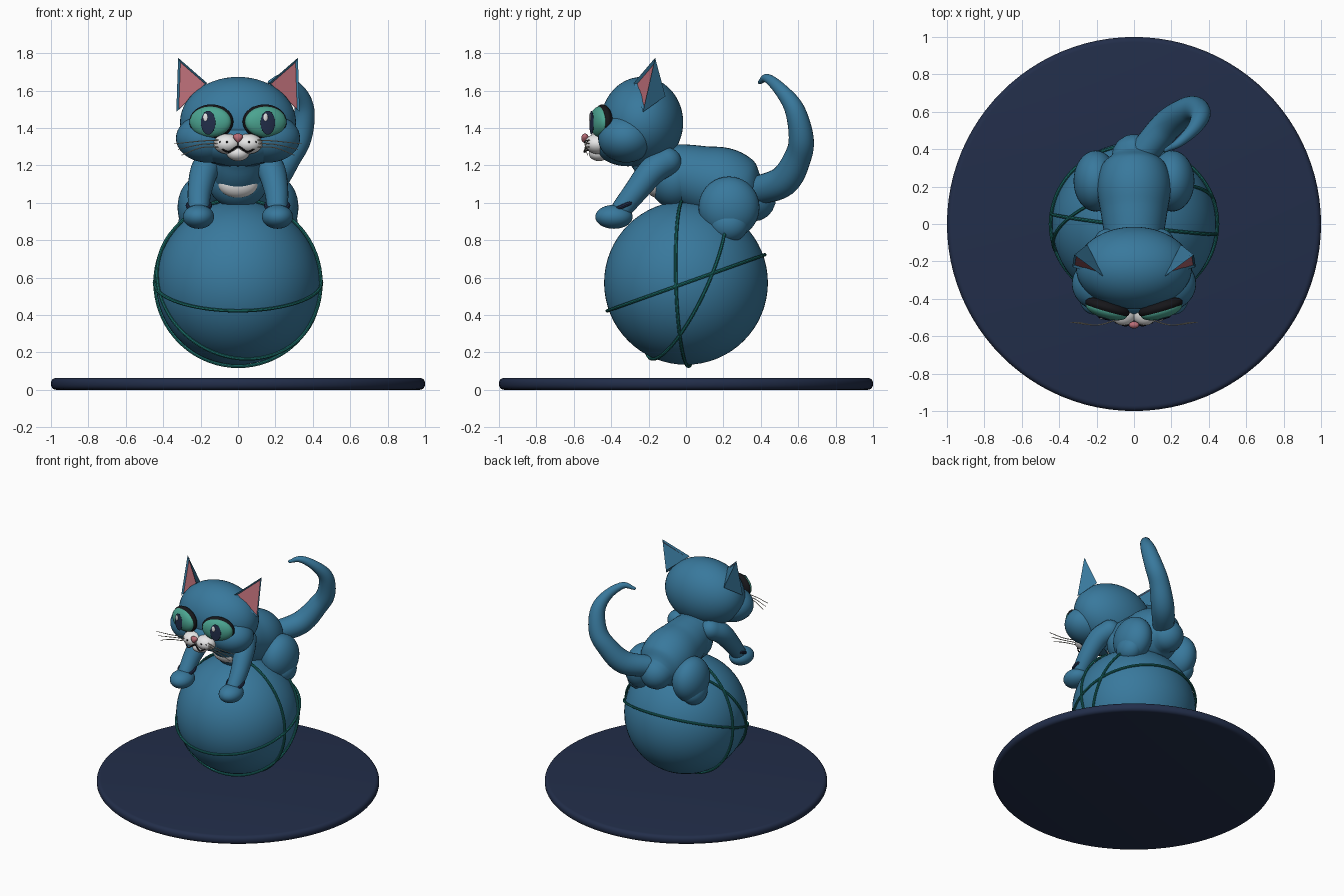
import bpy, bmesh, math
from mathutils import Vector, Matrix, Euler

if "Cube" in bpy.data.objects:
    bpy.data.objects.remove(bpy.data.objects["Cube"], do_unlink=True)


def material(name, *rgb):
    m = bpy.data.materials.new(name)
    m.use_nodes = True
    m.diffuse_color = (*rgb, 1)
    m.node_tree.nodes["Principled BSDF"].inputs["Base Color"].default_value = (*rgb, 1)
    return m


BLUE = material("fur_blue", .04, .19, .335)
NAVY = material("navy", .016, .027, .068)
TEAL = material("teal_band", .012, .17, .155)
GREEN = material("eye_green", .07, .37, .28)
PINK = material("pink", .48, .15, .18)
WHITE = material("white", .8, .8, .8)
BLACK = material("black", .008, .008, .01)
CREAM = material("whisker_cream", .6, .57, .48)
made = []


def finish(name, bm, *mats):
    bmesh.ops.recalc_face_normals(bm, faces=bm.faces)
    me = bpy.data.meshes.new(name)
    bm.to_mesh(me)
    bm.free()
    for m in mats:
        me.materials.append(m)
    ob = bpy.data.objects.new(name, me)
    bpy.context.collection.objects.link(ob)
    made.append(ob)
    return ob


def ellipsoid(name, loc, radii, mat, turn=(0, 0, 0), segs=40):
    bm = bmesh.new()
    bmesh.ops.create_uvsphere(bm, u_segments=segs, v_segments=segs // 2, radius=1)
    bm.transform(Matrix.LocRotScale(Vector(loc), Euler(turn), Vector(radii)))
    return finish(name, bm, mat)


def tube(name, pts, mat, sides=24, steps=6):
    """Round-ended smooth tube through points (x, y, z, radius)."""
    p = [Vector(q) for q in pts]
    p = [2 * p[0] - p[1]] + p + [2 * p[-1] - p[-2]]
    path = []
    for a, b, c, d in zip(p, p[1:], p[2:], p[3:]):
        for i in range(steps):
            t = i / steps
            path.append(.5 * (2 * b + (c - a) * t + (2 * a - 5 * b + 4 * c - d) * t ** 2
                              + (3 * b - a - 3 * c + d) * t ** 3))
    path.append(p[-2])
    cen = [q.xyz for q in path]
    rad = [q.w for q in path]
    # rounded ends
    first, last = (cen[0] - cen[1]).normalized(), (cen[-1] - cen[-2]).normalized()
    angles = [math.radians(a) for a in (20, 40, 60, 80)]
    head = [(cen[0] + first * rad[0] * math.sin(a), rad[0] * math.cos(a)) for a in angles]
    tail = [(cen[-1] + last * rad[-1] * math.sin(a), rad[-1] * math.cos(a)) for a in angles]
    rings = head[::-1] + list(zip(cen, rad)) + tail
    bm = bmesh.new()
    normal, prev = None, None
    for i, (c, r) in enumerate(rings):
        t = (rings[min(i + 1, len(rings) - 1)][0] - rings[max(i - 1, 0)][0]).normalized()
        normal = t.orthogonal() if normal is None else normal - t * normal.dot(t)
        normal.normalize()
        side = t.cross(normal)
        ring = [bm.verts.new(c + r * (normal * math.cos(k * math.tau / sides)
                                      + side * math.sin(k * math.tau / sides)))
                for k in range(sides)]
        if prev:
            for k in range(sides):
                j = (k + 1) % sides
                bm.faces.new((prev[k], prev[j], ring[j], ring[k]))
        else:
            bm.faces.new(ring)
        prev = ring
    bm.faces.new(prev)
    return finish(name, bm, mat)


def hoop(name, loc, axis, major, minor, mat):
    rot = Vector(axis).to_track_quat('Z', 'Y').to_euler()
    bpy.ops.mesh.primitive_torus_add(location=loc, rotation=rot, major_radius=major,
                                     minor_radius=minor, major_segments=72, minor_segments=8)
    ob = bpy.context.object
    ob.name = name
    ob.data.materials.append(mat)
    made.append(ob)


# Base disc with rounded rim
bm = bmesh.new()
bmesh.ops.create_cone(bm, cap_ends=True, segments=96, radius1=1, radius2=1, depth=.064)
rim = [e for e in bm.edges if abs(e.verts[0].co.z - e.verts[1].co.z) < .001]
bmesh.ops.bevel(bm, geom=rim, offset=.028, segments=5, profile=.5, affect='EDGES')
bmesh.ops.translate(bm, verts=bm.verts, vec=(0, 0, .032))
finish("base_disc", bm, NAVY)

# Ball wrapped in thin bands
CENTRE = (0, 0, .572)
ellipsoid("ball", CENTRE, (.438,) * 3, BLUE, segs=64)
for i, (u, v) in enumerate([((1, 0, 0), (0, .94, .335)),
                            ((.99, -.12, 0), (0, -.03, 1)),
                            ((.96, .27, 0), (0, .42, .9))]):
    hoop(f"ball_band_{i + 1}", CENTRE, Vector(u).cross(Vector(v)), .447, .009, TEAL)

# Torso, chest and tail
tube("torso", [(0, -.2, 1.27, .12), (0, -.1, 1.18, .15), (0, .06, 1.13, .178),
               (0, .2, 1.095, .198), (0, .3, 1.045, .175), (0, .36, 1.02, .12)], BLUE, 40)
ellipsoid("chest", (0, -.06, 1.13), (.165, .14, .16), BLUE)
ellipsoid("chest_patch", (0, -.15, 1.105), (.108, .068, .08), WHITE)
tube("tail", [(.03, .36, 1.06, .075), (.17, .52, 1.115, .083), (.27, .6, 1.25, .072),
              (.33, .615, 1.355, .066), (.355, .58, 1.5, .053), (.32, .51, 1.6, .037),
              (.24, .435, 1.665, .024), (.17, .395, 1.645, .011)], BLUE)

# Head and muzzle
ellipsoid("head", (0, -.235, 1.43), (.31, .22, .243), BLUE, segs=56)
ellipsoid("jaw", (0, -.31, 1.315), (.24, .18, .12), BLUE)
ellipsoid("chin", (0, -.465, 1.265), (.06, .055, .042), WHITE)
nose = ellipsoid("nose", (0, -.54, 1.345), (.036, .02, .025), PINK)
for v in nose.data.vertices:  # narrow towards the bottom
    v.co.x *= .65 + (v.co.z - 1.345) / .025 * .4
tube("mouth", [(-.095, -.513, 1.293, .004), (-.05, -.543, 1.272, .005),
               (0, -.53, 1.3, .005), (.05, -.543, 1.272, .005),
               (.095, -.513, 1.293, .004)], BLACK, 8)
tube("lip_line", [(0, -.53, 1.3, .004), (0, -.535, 1.33, .004)], BLACK, 8)

# Paired parts
for s, side in ((1, "left"), (-1, "right")):
    ellipsoid(f"{side}_cheek", (s * .16, -.32, 1.345), (.172, .15, .13), BLUE)
    ellipsoid(f"{side}_muzzle", (s * .057, -.472, 1.315), (.073, .07, .054), WHITE)

    # Eyes: rim, iris, pupil plate and glint
    turn = Euler((0, 0, s * math.radians(16)))

    def on_eye(x, y, z):
        offset = Vector((x, y, z))
        offset.rotate(turn)
        return Vector((s * .147, -.462, 1.433)) + offset
    ellipsoid(f"{side}_eye_rim", on_eye(0, .016, 0), (.122, .045, .093), BLACK, turn)
    ellipsoid(f"{side}_eye", on_eye(0, 0, 0), (.114, .045, .082), GREEN, turn)
    ellipsoid(f"{side}_pupil", on_eye(0, -.045, -.005), (.04, .005, .064), NAVY, turn)
    ellipsoid(f"{side}_eye_glint", on_eye(-.014, -.05, .024), (.013, .004, .021), WHITE, turn, 16)

    # Ear: pyramid with a sunken pink front
    bm = bmesh.new()
    tip, inner, outer, back = [bm.verts.new((s * x, y, z)) for x, y, z in
                               ((.32, -.165, 1.775), (.165, -.28, 1.64),
                                (.33, -.23, 1.485), (.25, -.11, 1.57))]
    front = bm.faces.new((inner, outer, tip))
    for f in ((tip, outer, back), (tip, back, inner), (inner, back, outer)):
        bm.faces.new(f)
    bmesh.ops.recalc_face_normals(bm, faces=bm.faces)
    bmesh.ops.inset_individual(bm, faces=[front], thickness=.02, depth=-.012)
    front.material_index = 1
    finish(f"{side}_ear", bm, BLUE, PINK)

    # Whiskers and their spots
    for i in range(3):
        z = 1.335 - i * .018
        tube(f"{side}_whisker_{i + 1}", [(s * .1, -.515, z, .003), (s * .2, -.54, z - .005, .003),
                                         (s * (.34 - i * .02), -.525, z - .02 - i * .012, .002)],
             CREAM, 6)
        ellipsoid(f"{side}_whisker_spot_{i + 1}", (s * (.06 + .018 * i), -.54 + .007 * i,
                  1.325 - .012 * (i % 2)), (.006,) * 3, BLACK, segs=10)

    # Front leg, paw and bracelet
    tube(f"{side}_front_leg", [(s * .14, -.1, 1.22, .075), (s * .18, -.18, 1.17, .075),
                               (s * .205, -.27, 1.06, .064), (s * .21, -.345, .965, .055)], BLUE)
    ellipsoid(f"{side}_front_paw", (s * .211, -.385, .925), (.083, .1, .064), BLUE)
    hoop(f"{side}_bracelet", (s * .209, -.33, .985), (0, -.4, .92), .06, .011, NAVY)

    # Hind leg
    ellipsoid(f"{side}_haunch", (s * .205, .23, .975), (.118, .163, .165), BLUE)
    ellipsoid(f"{side}_hind_foot", (s * .235, .23, .885), (.085, .105, .095), BLUE)

# Shading
bpy.ops.object.select_all(action='DESELECT')
for ob in made:
    ob.select_set(True)
bpy.context.view_layer.objects.active = made[0]
bpy.ops.object.shade_smooth_by_angle(angle=math.radians(40))
